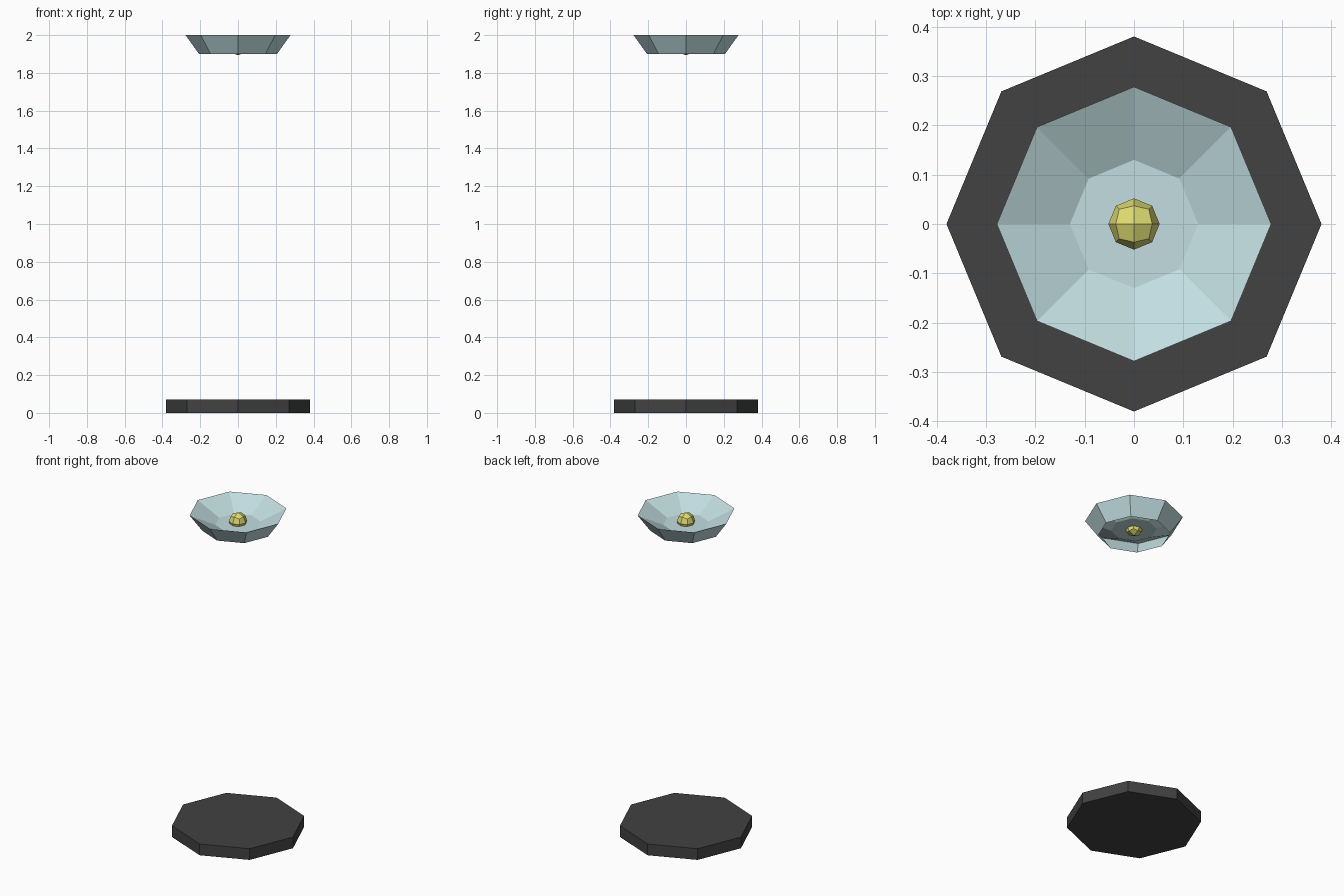
import bpy
import bmesh
import math
from mathutils import Vector

SIDES = 8

cube = bpy.data.objects.get("Cube")
if cube:
    bpy.data.objects.remove(cube, do_unlink=True)


def make_material(name, rgb):
    mat = bpy.data.materials.new(name)
    mat.use_nodes = True
    mat.diffuse_color = (*rgb, 1)
    mat.node_tree.nodes["Principled BSDF"].inputs["Base Color"].default_value = (*rgb, 1)
    return mat


def add_object(name, bm, mat):
    mesh = bpy.data.meshes.new(name)
    bm.to_mesh(mesh)
    bm.free()
    mesh.materials.append(mat)
    obj = bpy.data.objects.new(name, mesh)
    bpy.context.collection.objects.link(obj)
    return obj


def lathe(name, profile, mat, cap_start=False, cap_end=False):
    """Turn (radius, height) points into a flat-faced octagonal shell."""
    bm = bmesh.new()
    rings = []
    for r, z in profile:
        angles = [math.tau * i / SIDES for i in range(SIDES)]
        rings.append([bm.verts.new((r * math.cos(a), r * math.sin(a), z)) for a in angles])
    for low, high in zip(rings, rings[1:]):
        for i in range(SIDES):
            j = (i + 1) % SIDES
            bm.faces.new((low[i], low[j], high[j], high[i]))
    if cap_start:
        bm.faces.new(rings[0][::-1])
    if cap_end:
        bm.faces.new(rings[-1])
    return add_object(name, bm, mat)


dark_metal = make_material("dark metal", (0.054, 0.054, 0.054))
pale_glass = make_material("pale blue glass", (0.54, 0.73, 0.75))
warm_yellow = make_material("warm yellow", (0.74, 0.71, 0.17))

# Heavy floor base
lathe("base", [(0.38, 0), (0.38, 0.07)], dark_metal, cap_start=True, cap_end=True)

# Shade: flared skirt open underneath, with a shallow dish inside the rim
lathe("lamp_shade", [(0.206, 1.9), (0.278, 2.0), (0.13, 1.93)], pale_glass, cap_end=True)

# Bulb: subdivided cube rounded into a faceted ball
bm = bmesh.new()
bmesh.ops.create_cube(bm, size=1)
bmesh.ops.subdivide_edges(bm, edges=bm.edges[:], cuts=1, use_grid_fill=True)
for v in bm.verts:
    v.co = v.co.normalized() * 0.052 + Vector((0, 0, 1.945))
add_object("bulb", bm, warm_yellow)
